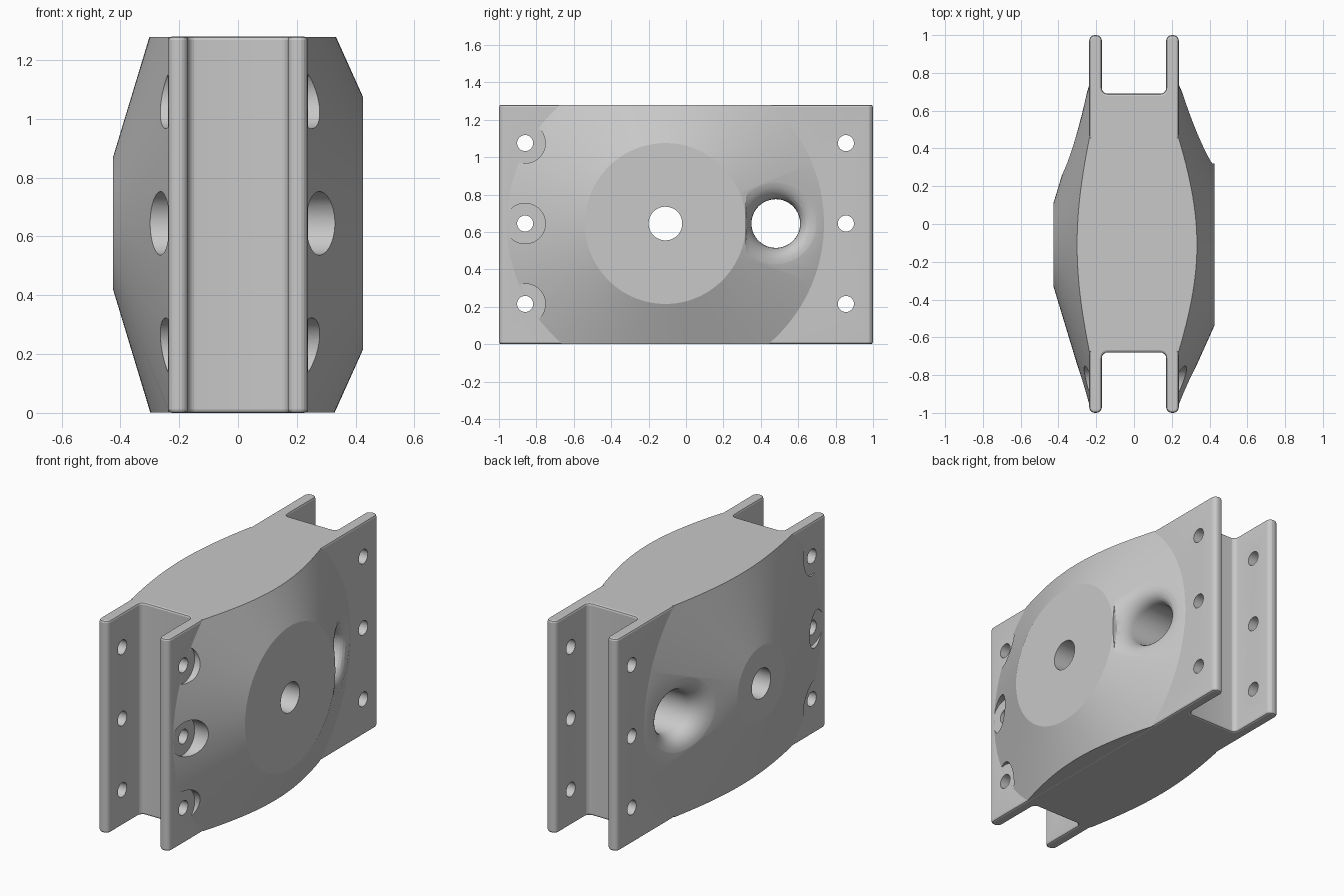
import bpy, bmesh, math
from mathutils import Vector

H, MID = 1.28, 0.645            # height, hole centre height
FACE, PEAK = 0.237, 0.425       # flange outer face, bulge plateau
R_OUT, CY = 0.85, -0.11         # bulge foot radius and centre
PLATEAU = {1: 0.43, -1: 0.225}  # plateau radius of each side
BIG_Y, BIG_R, LIP = 0.48, 0.13, 0.105
SHADE = (0.58, 0.58, 0.58, 1)

cube = bpy.data.objects.get("Cube")
if cube:
    bpy.data.objects.remove(cube, do_unlink=True)

grey = bpy.data.materials.new("cast grey")
grey.use_nodes = True
grey.diffuse_color = SHADE
grey.node_tree.nodes["Principled BSDF"].inputs["Base Color"].default_value = SHADE


def make(name, bm):
    bm.normal_update()
    bmesh.ops.recalc_face_normals(bm, faces=bm.faces[:])
    mesh = bpy.data.meshes.new(name)
    bm.to_mesh(mesh)
    bm.free()
    mesh.materials.append(grey)
    ob = bpy.data.objects.new(name, mesh)
    bpy.context.collection.objects.link(ob)
    return ob


def loft(bm, rings):
    """Closed solid through rings of points."""
    loops = [[bm.verts.new(p) for p in ring] for ring in rings]
    n = len(loops[0])
    for a, b in zip(loops, loops[1:]):
        for i in range(n):
            bm.faces.new((a[i], a[(i + 1) % n], b[(i + 1) % n], b[i]))
    bm.faces.new(loops[0][::-1])
    bm.faces.new(loops[-1])
    bm.normal_update()


def circle(x, r, y, z, n):
    return [Vector((x, y + r * math.cos(t), z + r * math.sin(t)))
            for t in (2 * math.pi * i / n for i in range(n))]


def bevel(bm, edges, size, segments):
    bmesh.ops.bevel(bm, geom=edges, offset=size, segments=segments,
                    profile=0.5, affect='EDGES')
    bm.normal_update()


def combine(target, tool, operation):
    mod = target.modifiers.new(operation.lower(), 'BOOLEAN')
    mod.operation, mod.solver, mod.object = operation, 'EXACT', tool
    mod.use_self = True
    bpy.context.view_layer.objects.active = target
    bpy.ops.object.modifier_apply(modifier=mod.name)
    bpy.data.objects.remove(tool, do_unlink=True)


# H-shaped core with rounded flanges
def core():
    bm = bmesh.new()
    front = [(-FACE, -1), (-0.17, -1), (-0.17, -0.68), (0.17, -0.68), (0.17, -1), (FACE, -1)]
    back = [(FACE, 1), (0.17, 1), (0.17, 0.69), (-0.17, 0.69), (-0.17, 1), (-FACE, 1)]
    loft(bm, [[(x, y, z) for x, y in front + back] for z in (0, H)])
    bevel(bm, [e for e in bm.edges if abs(e.verts[0].co.z - e.verts[1].co.z) > 1], 0.03, 5)
    bevel(bm, [e for e in bm.edges if abs(e.verts[0].co.z - e.verts[1].co.z) < 0.001], 0.012, 2)
    return make("strut_body", bm)


# Truncated cone on one side, cut just inside the top and bottom
def bulge(side):
    bm = bmesh.new()
    loft(bm, [circle(side * x, r, CY, MID, 128) for x, r in
              ((0.185, R_OUT), (FACE - 0.001, R_OUT), (PEAK, PLATEAU[side]))])
    for z, up in ((H - 0.001, 1), (0.001, -1)):
        cut = bmesh.ops.bisect_plane(bm, geom=bm.verts[:] + bm.edges[:] + bm.faces[:],
                                     plane_co=(0, 0, z), plane_no=(0, 0, up), clear_outer=True)
        rim = [g for g in cut['geom_cut'] if isinstance(g, bmesh.types.BMEdge)]
        bmesh.ops.contextual_create(bm, geom=rim)
    return make("side_bulge", bm)


def bulge_height(side, y, z):
    r = math.hypot(y - CY, z - MID)
    slope = (PEAK - FACE) / (R_OUT - PLATEAU[side])
    return max(FACE, min(PEAK, FACE + (R_OUT - r) * slope))


# Bell-mouthed cutter that follows the slope of the bulge
def bell(side):
    bm = bmesh.new()
    rings = [circle(0, BIG_R, BIG_Y, MID, 64)]
    steps = 8
    for k in range(steps + 1):
        t = math.pi / 2 * k / steps
        ring = circle(0, BIG_R + LIP * (1 - math.cos(t)), BIG_Y, MID, 64)
        lift = 0.003 if k == steps else 0
        for p in ring:
            if side > 0:
                p.y = max(p.y, 0.32)
            p.x = side * (bulge_height(side, p.y, p.z) - LIP * (1 - math.sin(t)) + lift)
        rings.append(ring)
    rings.append([Vector((side * 0.6, p.y, p.z)) for p in rings[-1]])
    loft(bm, rings)
    return make("bell_cutter", bm)


def drill(x0, x1, r, y, z, n):
    bm = bmesh.new()
    loft(bm, [circle(x0, r, y, z, n), circle(x1, r, y, z, n)])
    return make("drill_cutter", bm)


body = core()
for side in (1, -1):
    combine(body, bulge(side), 'UNION')

# Large bell-mouthed hole and centre hole
for side in (1, -1):
    combine(body, bell(side), 'DIFFERENCE')
combine(body, drill(-0.7, 0.7, 0.09, CY, MID, 48), 'DIFFERENCE')

# Bolt holes, with spot faces on the front row
for z in (0.215, MID, 1.075):
    for side in (1, -1):
        combine(body, drill(side * (FACE + 0.0005), side * 0.7, 0.108, -0.86, z, 48), 'DIFFERENCE')
    for y in (-0.86, 0.855):
        combine(body, drill(-0.7, 0.7, 0.043, y, z, 32), 'DIFFERENCE')

bpy.ops.object.select_all(action='DESELECT')
body.select_set(True)
bpy.context.view_layer.objects.active = body
bpy.ops.object.shade_smooth_by_angle(angle=math.radians(15))
